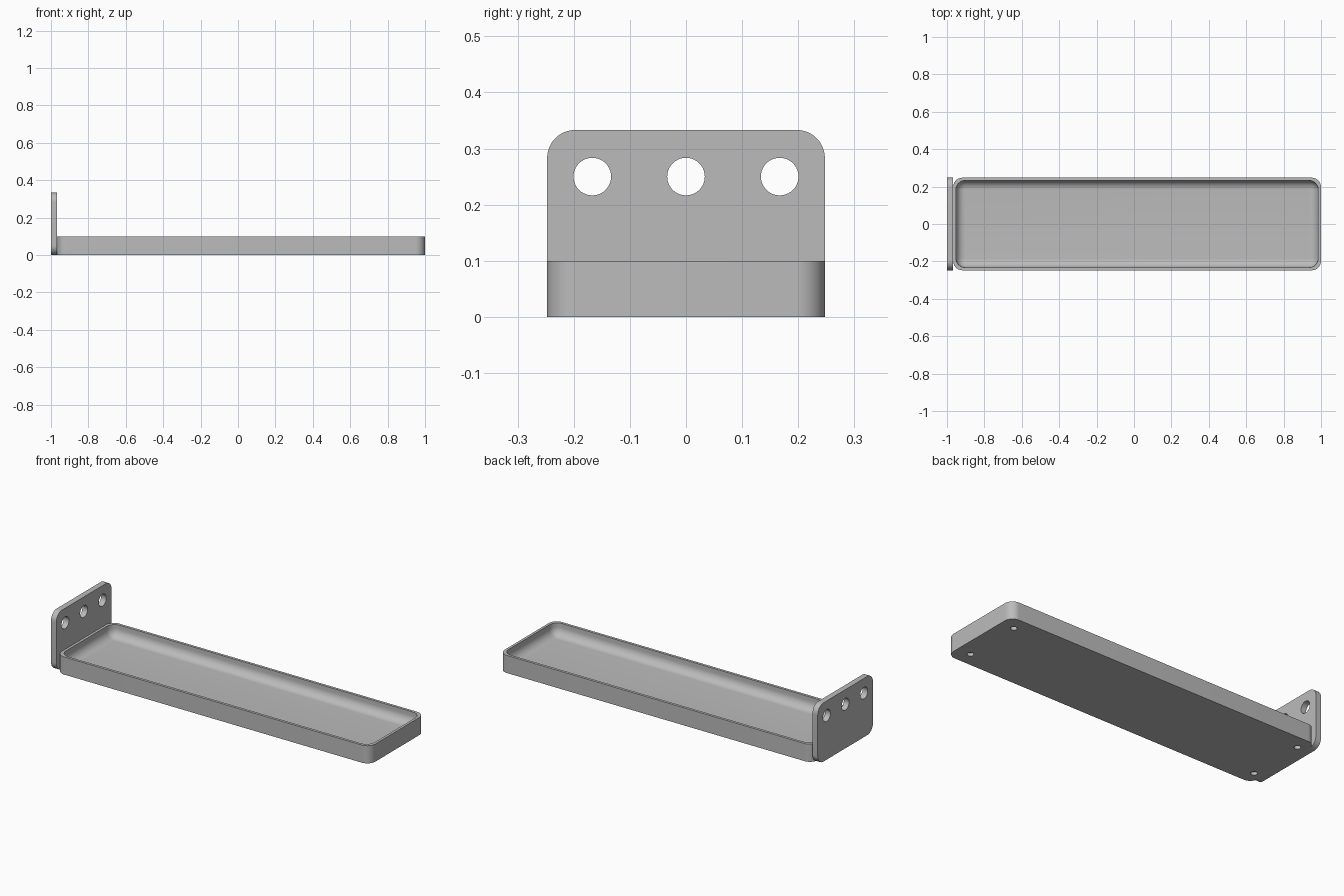
import bpy, bmesh, math
from mathutils import Matrix

default = bpy.data.objects.get("Cube")
if default:
    bpy.data.objects.remove(default, do_unlink=True)

# Shared finish
grey = bpy.data.materials.new("plain_grey")
grey.use_nodes = True
GREY = (0.5, 0.5, 0.5, 1)
grey.diffuse_color = GREY
grey.node_tree.nodes["Principled BSDF"].inputs["Base Color"].default_value = GREY

HALF_W = 0.2475      # half width of tray and plate
PLATE_X = -0.967     # face where plate meets tray
CORNER = 0.05


def rounded_rect(x0, x1, y0, y1, r, steps=12):
    """Counter-clockwise outline with rounded corners."""
    pts = []
    centres = ((x1 - r, y1 - r), (x0 + r, y1 - r), (x0 + r, y0 + r), (x1 - r, y0 + r))
    for k, (cx, cy) in enumerate(centres):
        for i in range(steps + 1):
            a = math.pi / 2 * (k + i / steps)
            pts.append((cx + r * math.cos(a), cy + r * math.sin(a)))
    return pts


def loft(name, rings):
    """Skin a stack of matching rings and cap both ends."""
    bm = bmesh.new()
    loops = [[bm.verts.new(p) for p in ring] for ring in rings]
    n = len(loops[0])
    for a, b in zip(loops, loops[1:]):
        for i in range(n):
            j = (i + 1) % n
            bm.faces.new((a[i], a[j], b[j], b[i]))
    bm.faces.new(loops[0][::-1])
    bm.faces.new(loops[-1])
    bmesh.ops.recalc_face_normals(bm, faces=bm.faces)
    mesh = bpy.data.meshes.new(name)
    bm.to_mesh(mesh)
    bm.free()
    mesh.materials.append(grey)
    ob = bpy.data.objects.new(name, mesh)
    bpy.context.collection.objects.link(ob)
    return ob


def drill(target, centres, radius, depth, turn=Matrix()):
    """Cut round holes at the given centres, then remove the cutter."""
    bm = bmesh.new()
    for c in centres:
        bmesh.ops.create_cone(bm, cap_ends=True, segments=40, radius1=radius,
                              radius2=radius, depth=depth,
                              matrix=Matrix.Translation(c) @ turn)
    mesh = bpy.data.meshes.new("hole_cutter")
    bm.to_mesh(mesh)
    bm.free()
    mesh.materials.append(grey)
    cutter = bpy.data.objects.new("hole_cutter", mesh)
    cutter.hide_render = True
    bpy.context.collection.objects.link(cutter)
    mod = target.modifiers.new("holes", "BOOLEAN")
    mod.operation, mod.solver, mod.object = "DIFFERENCE", "EXACT", cutter
    bpy.ops.object.select_all(action="DESELECT")
    target.select_set(True)
    bpy.context.view_layer.objects.active = target
    bpy.ops.object.modifier_apply(modifier=mod.name)
    bpy.data.objects.remove(cutter, do_unlink=True)
    bpy.ops.object.shade_smooth_by_angle(angle=math.radians(30))


# Tray: outer wall, thin rim, hollow with a rounded floor edge
def tray_ring(inset, z, r):
    outline = rounded_rect(PLATE_X + inset, 1 - inset, inset - HALF_W, HALF_W - inset, r)
    return [(x, y, z) for x, y in outline]


WALL, FLOOR, FILLET = 0.015, 0.03, 0.048
rings = [tray_ring(0, 0, CORNER), tray_ring(0, 0.1, CORNER), tray_ring(WALL, 0.1, CORNER)]
for i in range(11):
    a = math.pi / 2 * i / 10
    shrink = FILLET * (1 - math.cos(a))
    rings.append(tray_ring(WALL + shrink, FLOOR + FILLET * (1 - math.sin(a)), CORNER - shrink))
tray = loft("tray", rings)

# Shallow round sockets under the four corners
drill(tray, [(x, y, 0) for x in (-0.915, 0.917) for y in (-0.167, 0.167)], 0.017, 0.034)

# Upright mounting plate with three holes
outline = rounded_rect(-HALF_W, HALF_W, 0, 0.333, CORNER)
plate = loft("mounting_plate", [[(x, y, z) for y, z in outline] for x in (-1, PLATE_X)])
drill(plate, [(-0.98, y, 0.25) for y in (-0.167, 0, 0.167)], 0.0335, 0.2,
      Matrix.Rotation(math.pi / 2, 4, "Y"))
